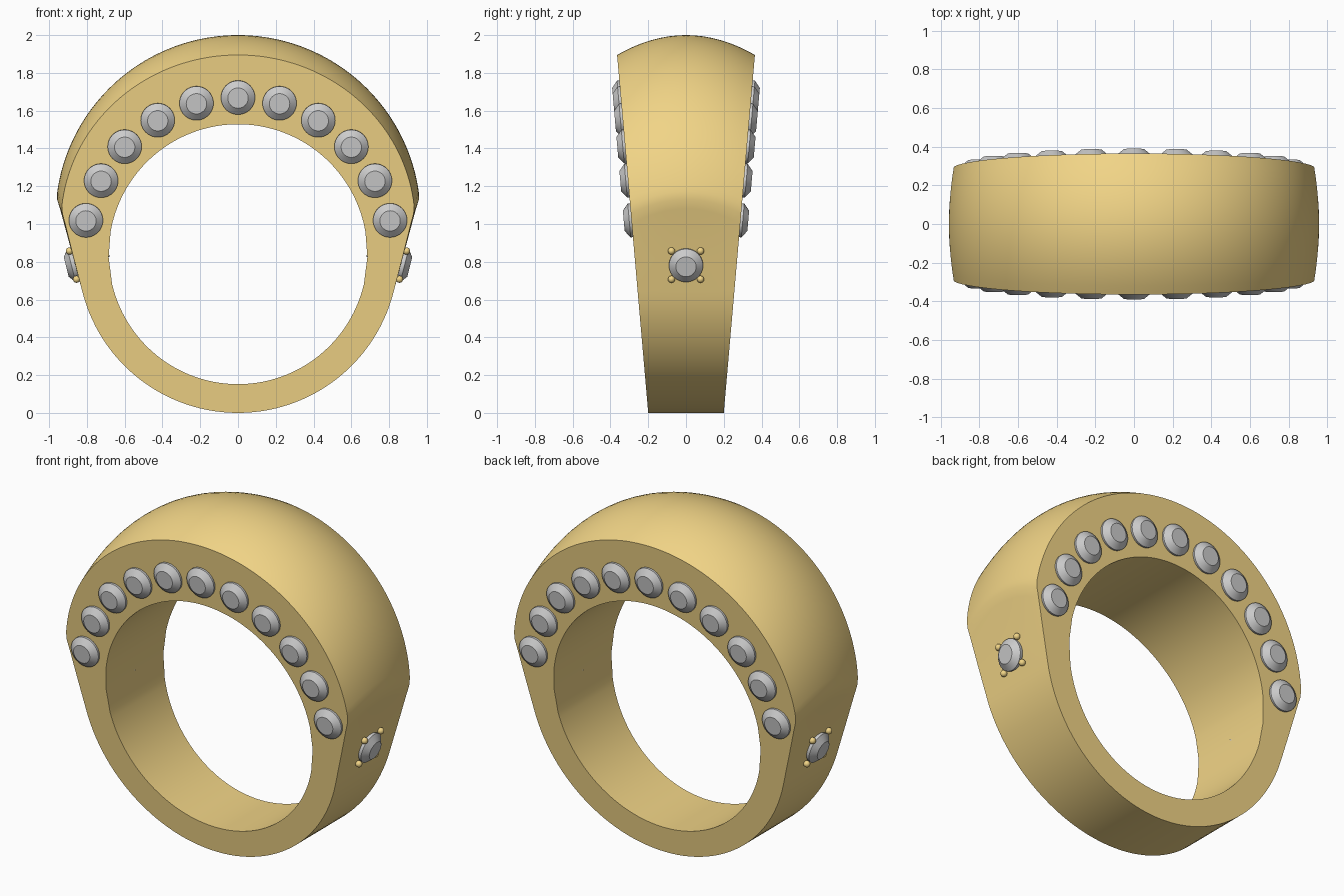
import bpy, bmesh, math
from mathutils import Vector

if "Cube" in bpy.data.objects:
    bpy.data.objects.remove(bpy.data.objects["Cube"])

gold = bpy.data.materials.new("gold")
gold.diffuse_color = (0.88, 0.66, 0.24, 1)
gold.use_nodes = True
gold.node_tree.nodes["Principled BSDF"].inputs["Base Color"].default_value = gold.diffuse_color


def finish(bm, name, mat=None, angle=30):
    bmesh.ops.recalc_face_normals(bm, faces=bm.faces)
    me = bpy.data.meshes.new(name)
    bm.to_mesh(me)
    bm.free()
    ob = bpy.data.objects.new(name, me)
    bpy.context.collection.objects.link(ob)
    if mat:
        me.materials.append(mat)
    bpy.context.view_layer.objects.active = ob
    ob.select_set(True)
    bpy.ops.object.shade_smooth_by_angle(angle=math.radians(angle))
    ob.select_set(False)
    return ob


def half_width(z):
    return 0.2 + 0.087 * z


# Outline stations (edge point, crown point) from the bottom to the top, right half
TILT = math.radians(14)
R = 0.85
half = []
for i in range(29):
    a = -math.pi / 2 + (math.pi / 2 - TILT) * i / 28
    p = (R * math.cos(a), R + R * math.sin(a))
    half.append((p, p))
half += [((0.870, 0.82), (0.872, 0.82)),
         ((0.915, 1.00), (0.942, 1.08)),
         ((0.930, 1.055), (0.958, 1.13))]
for i in range(41):
    t = i / 40
    a = 0.11 + (math.pi / 2 - 0.11) * t
    b = 0.145 + (math.pi / 2 - 0.145) * t
    half.append(((0.938 * math.cos(a), 1.0 + 0.895 * math.sin(a)),
                 (0.967 * math.cos(b), 1.033 + 0.967 * math.sin(b))))
mirrored = [((-e[0], e[1]), (-c[0], c[1])) for e, c in half[1:-1]]
stations = half + mirrored[::-1]

# Ring body: domed outer skin, flat tapering sides, round bore
bm = bmesh.new()
M = 16
loops = []
for e, c in stations:
    ring = []
    for j in range(M + 1):
        u = -1 + 2 * j / M
        k = 1 - u * u
        x = e[0] + (c[0] - e[0]) * k
        z = e[1] + (c[1] - e[1]) * k
        ring.append(bm.verts.new((x, u * half_width(e[1]), z)))
    a = math.atan2(e[1] - 0.84, e[0])
    x, z = 0.685 * math.cos(a), 0.84 + 0.688 * math.sin(a)
    for s in (1, -1):
        ring.append(bm.verts.new((x, s * half_width(z), z)))
    loops.append(ring)
for i, r in enumerate(loops):
    q = loops[(i + 1) % len(loops)]
    for j in range(len(r)):
        k = (j + 1) % len(r)
        bm.faces.new((r[j], r[k], q[k], q[j]))
finish(bm, "ring_body", gold)


# Round-cut stone: pointed back, thin girdle, sloped crown and flat table
def stone(name, pos, normal, depth):
    n = Vector(normal).normalized()
    rot = n.to_track_quat('Z', 'Y')
    bm = bmesh.new()
    seg = 40
    rows = []
    for r, h in ((0.09, 0.0), (0.09, 0.012), (0.054, 0.041)):
        rows.append([bm.verts.new(Vector(pos) + rot @ Vector(
            (r * math.cos(2 * math.pi * i / seg), r * math.sin(2 * math.pi * i / seg), h)))
            for i in range(seg)])
    tip = bm.verts.new(Vector(pos) - n * depth)
    for i in range(seg):
        k = (i + 1) % seg
        bm.faces.new((tip, rows[0][k], rows[0][i]))
        for a, b in zip(rows, rows[1:]):
            bm.faces.new((a[i], a[k], b[k], b[i]))
    bm.faces.new(rows[-1])
    finish(bm, name)


# Eleven stones along each flat side
arc = [(0, 1.67), (0.22, 1.64), (0.425, 1.55), (0.6, 1.41), (0.725, 1.23), (0.805, 1.02)]
arc += [(-x, z) for x, z in arc[1:]]
for label, s in (("front", -1), ("back", 1)):
    for x, z in arc:
        stone(label + "_stone", (x, s * half_width(z), z), (0, s, -0.087), 0.16)

# One stone with four prongs on each shoulder
for label, s in (("right", 1), ("left", -1)):
    n = Vector((s * math.cos(TILT), 0, -math.sin(TILT)))
    up = Vector((s * math.sin(TILT), 0, math.cos(TILT)))
    c = Vector((s * 0.862, 0, 0.785))
    stone(label + "_shoulder_stone", c + n * 0.008, n, 0.2)
    bm = bmesh.new()
    for dy in (-0.077, 0.077):
        for dz in (-0.077, 0.077):
            v = bmesh.ops.create_uvsphere(bm, u_segments=16, v_segments=10, radius=0.019)["verts"]
            bmesh.ops.translate(bm, verts=v, vec=c + up * dz + Vector((0, dy, 0)) + n * 0.012)
    finish(bm, label + "_prongs", gold, 60)
